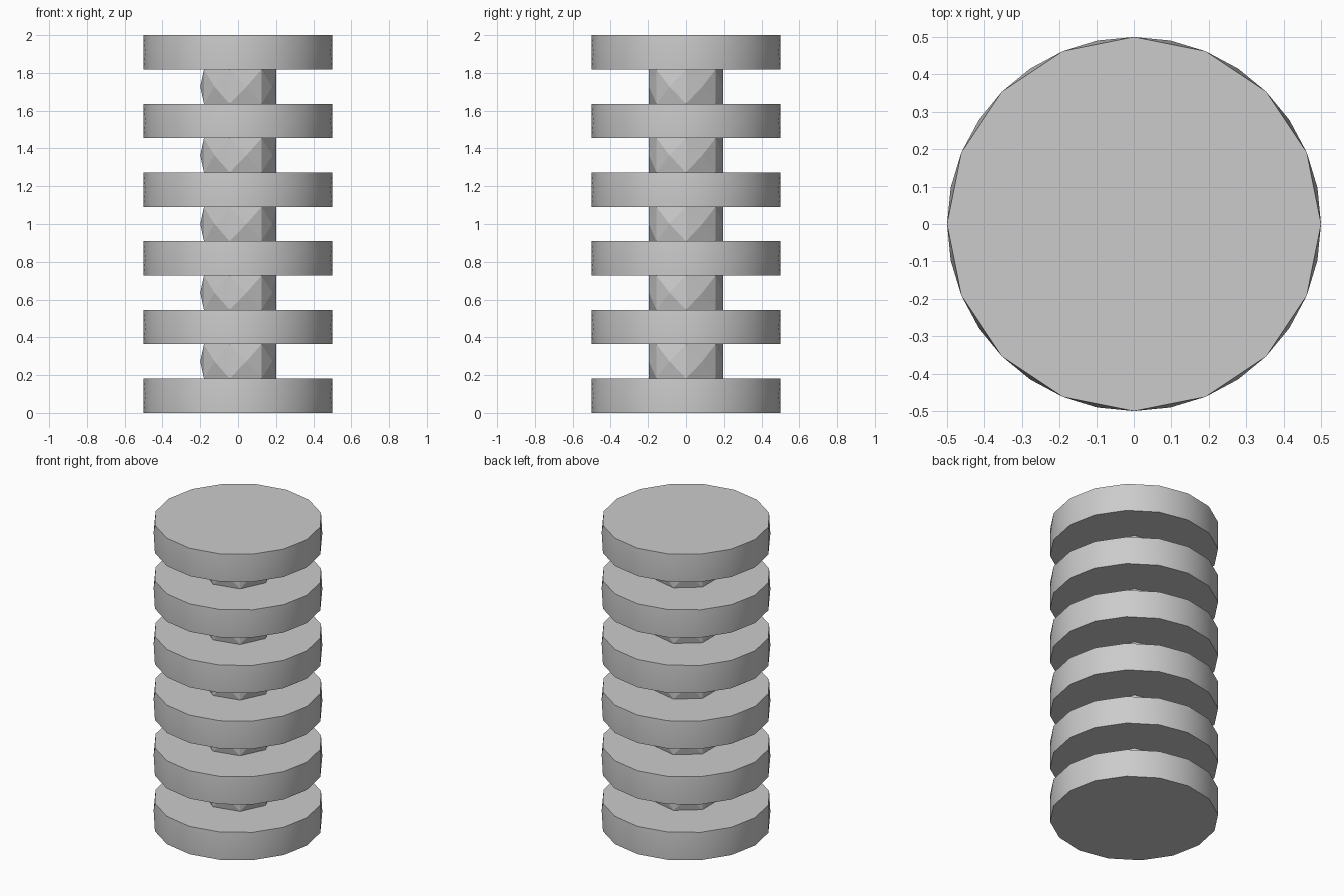
import bpy
import bmesh
from math import cos, sin, tau, radians

cube = bpy.data.objects.get("Cube")
if cube:
    bpy.data.objects.remove(cube, do_unlink=True)

LAYERS = 11
STEP = 2 / LAYERS

grey = bpy.data.materials.new("light_grey")
grey.use_nodes = True
GREY = (0.6, 0.6, 0.6, 1)
grey.diffuse_color = GREY
grey.node_tree.nodes["Principled BSDF"].inputs["Base Color"].default_value = GREY


def faceted_drum(name, sides, radius, base, smooth):
    """Drum with plain end rings and a middle ring of twice as many corners."""
    bm = bmesh.new()

    def ring(count, z):
        return [bm.verts.new((radius * cos(tau * i / count),
                              radius * sin(tau * i / count), z))
                for i in range(count)]

    bottom = ring(sides, base)
    middle = ring(sides * 2, base + STEP / 2)
    top = ring(sides, base + STEP)
    for end in (bottom, top):
        bm.faces.new(end)
        for i in range(sides):
            j = (i + 1) % sides
            a, half, b = middle[2 * i], middle[2 * i + 1], middle[2 * j]
            bm.faces.new((end[i], a, half))
            bm.faces.new((end[i], half, end[j]))
            bm.faces.new((end[j], half, b))
    bmesh.ops.recalc_face_normals(bm, faces=bm.faces)
    mesh = bpy.data.meshes.new(name)
    bm.to_mesh(mesh)
    bm.free()
    mesh.materials.append(grey)
    obj = bpy.data.objects.new(name, mesh)
    bpy.context.collection.objects.link(obj)
    if smooth:
        bpy.ops.object.select_all(action="DESELECT")
        obj.select_set(True)
        bpy.context.view_layer.objects.active = obj
        bpy.ops.object.shade_smooth_by_angle(angle=radians(30))


# Wide discs alternate with narrow spacers up the stack
for layer in range(LAYERS):
    if layer % 2 == 0:
        faceted_drum(f"disc_{layer // 2 + 1}", 16, 0.5, layer * STEP, True)
    else:
        faceted_drum(f"spacer_{layer // 2 + 1}", 7, 0.2, layer * STEP, False)
